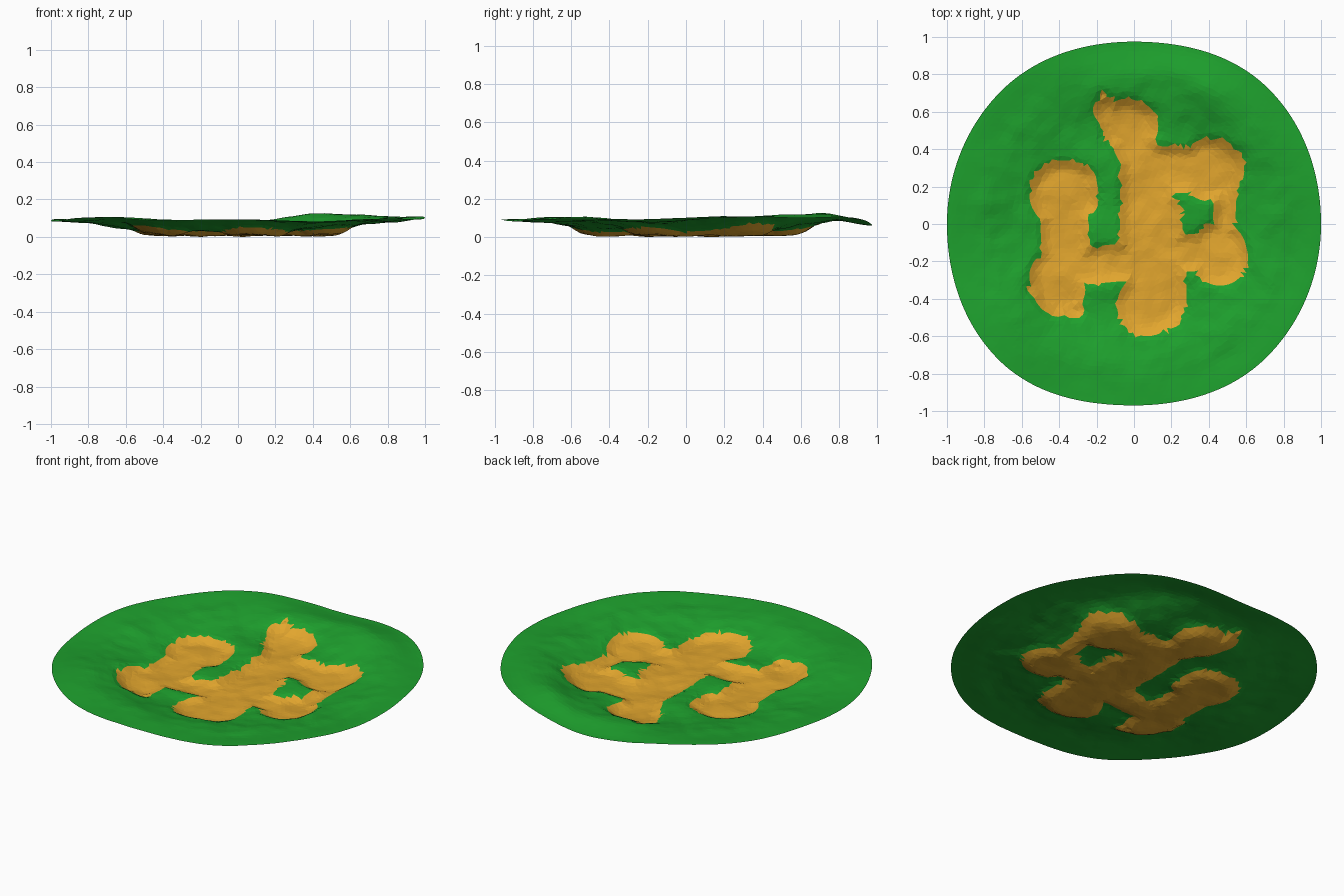
import bpy, math, random
from mathutils import Vector, noise
from mathutils.geometry import delaunay_2d_cdt

if "Cube" in bpy.data.objects:
    bpy.data.objects.remove(bpy.data.objects["Cube"])

random.seed(4)
RINGS = 40

# sauce puddle: rounded strokes (x1, y1, x2, y2, radius)
STROKES = [
    (-0.04, 0.53, -0.01, 0.52, 0.14), (-0.13, 0.58, -0.15, 0.61, 0.07),
    (-0.155, 0.62, -0.165, 0.69, 0.018),
    (0.00, 0.42, 0.04, 0.35, 0.11),
    (0.07, 0.28, 0.07, -0.08, 0.145), (0.15, 0.05, 0.15, -0.08, 0.11),
    (0.10, 0.29, 0.40, 0.29, 0.125), (0.41, 0.29, 0.42, 0.29, 0.17),
    (0.49, 0.20, 0.48, -0.02, 0.06), (0.45, -0.14, 0.46, -0.18, 0.15),
    (0.15, -0.16, 0.42, -0.15, 0.10),
    (0.12, -0.20, 0.12, -0.42, 0.16), (0.07, -0.44, 0.07, -0.43, 0.16),
    (0.20, -0.48, 0.22, -0.52, 0.03),
    (-0.33, -0.23, 0.10, -0.19, 0.10), (-0.42, -0.28, -0.40, -0.35, 0.14),
    (-0.42, -0.45, -0.31, -0.46, 0.045),
    (-0.37, -0.02, -0.36, -0.20, 0.13), (-0.38, 0.16, -0.37, 0.16, 0.18),
    (-0.28, 0.23, -0.27, 0.12, 0.08), (-0.52, -0.32, -0.54, -0.35, 0.03),
]
# rim every 45 degrees from +x: radius, height at the crest, height at the edge
RADIUS = [1.0, 1.02, 0.975, 1.005, 1.0, 1.025, 0.97, 1.005]
CREST = [0.098, 0.138, 0.100, 0.095, 0.090, 0.118, 0.100, 0.092]
EDGE = [0.115, 0.120, 0.080, 0.108, 0.100, 0.112, 0.100, 0.105]


def around(table, angle):
    t = (angle / (2 * math.pi) % 1) * 8
    i, f = int(t), t % 1
    f = (1 - math.cos(f * math.pi)) / 2
    return table[i % 8] * (1 - f) + table[(i + 1) % 8] * f


def smooth(a, b, v):
    t = min(max((v - a) / (b - a), 0), 1)
    return t * t * (3 - 2 * t)


def sauce_distance(p):
    best = 9
    for x1, y1, x2, y2, r in STROKES:
        a, d = Vector((x1, y1)), Vector((x2 - x1, y2 - y1))
        t = min(max((p - a).dot(d) / d.length_squared, 0), 1)
        best = min(best, (p - a - d * t).length - r)
    return best


def height(p):
    ang = math.atan2(p.y, p.x)
    r = p.length / around(RADIUS, ang)
    z = 0.050 + (around(CREST, ang) - 0.050) * smooth(0.50, 0.83, r)
    z += (around(EDGE, ang) - around(CREST, ang)) * smooth(0.83, 1.0, r)
    # leaf folds, fading toward the edge
    n = noise.noise(Vector((p.x * 5, p.y * 5, 1.7))) * 0.012
    n += noise.noise(Vector((p.x * 13, p.y * 13, 4.1))) * 0.005
    z += n * (1 - 0.8 * smooth(0.75, 0.95, r))
    z += 0.006 * math.sin(ang * 7) * smooth(0.6, 0.9, r)
    # sauce sits in a hollow
    return z - 0.028 * smooth(0.03, -0.06, sauce_distance(p))


# irregular disc of points, pulled onto the sauce outline where close to it
points = [Vector((0, 0))]
for k in range(1, RINGS + 1):
    for j in range(6 * k):
        a = 2 * math.pi * j / (6 * k)
        rad = k / RINGS * around(RADIUS, a)
        p = Vector((math.cos(a), math.sin(a))) * rad
        if k < RINGS:
            p += Vector((random.uniform(-1, 1), random.uniform(-1, 1))) * 0.006
            d = sauce_distance(p)
            if abs(d) < 0.011:
                e = 0.002
                g = Vector((sauce_distance(p + Vector((e, 0))) - d,
                            sauce_distance(p + Vector((0, e))) - d))
                if g.length > 1e-6:
                    p -= g.normalized() * d
        points.append(p)
flat, _, tris, *_ = delaunay_2d_cdt(points, [], [], 0, 1e-5)

heights = [height(p) for p in flat]
low = min(heights)
verts = [(p.x, p.y, z - low) for p, z in zip(flat, heights)]
groups = {"lettuce_leaf": [], "sauce": []}
for t in tris:
    c = (flat[t[0]] + flat[t[1]] + flat[t[2]]) / 3
    groups["sauce" if sauce_distance(c) < 0 else "lettuce_leaf"].append(t)


def build(name, faces, color):
    used = sorted({i for f in faces for i in f})
    index = {v: i for i, v in enumerate(used)}
    me = bpy.data.meshes.new(name)
    me.from_pydata([verts[i] for i in used], [], [[index[i] for i in f] for f in faces])
    mat = bpy.data.materials.new(name + "_color")
    mat.diffuse_color = color
    mat.use_nodes = True
    mat.node_tree.nodes["Principled BSDF"].inputs["Base Color"].default_value = mat.diffuse_color
    me.materials.append(mat)
    bpy.context.collection.objects.link(bpy.data.objects.new(name, me))


# green leaf and mustard-coloured sauce
build("lettuce_leaf", groups["lettuce_leaf"], (0.013, 0.36, 0.027, 1))
build("sauce", groups["sauce"], (0.76, 0.38, 0.027, 1))
